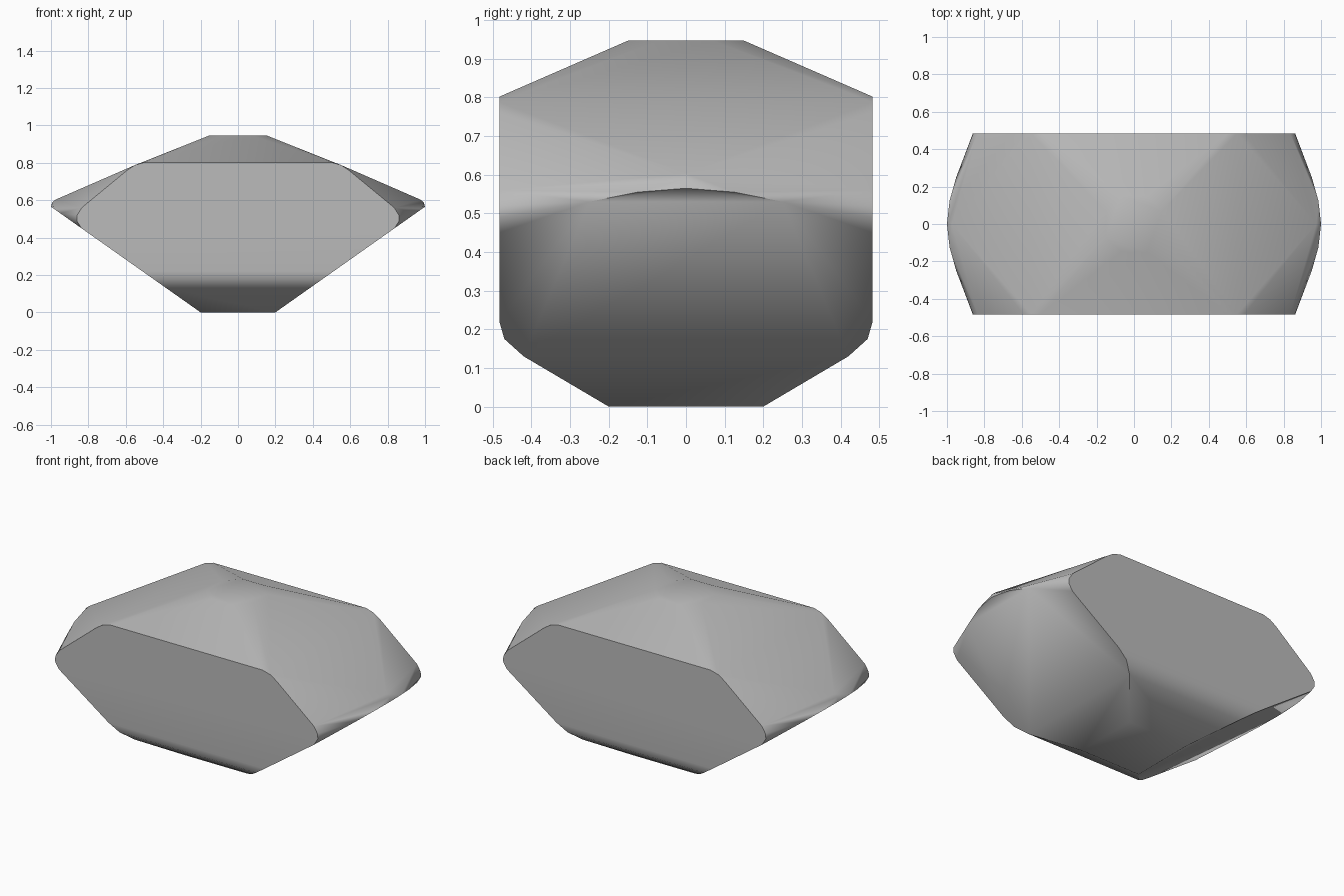
import bpy, bmesh, math

cube = bpy.data.objects.get("Cube")
if cube:
    bpy.data.objects.remove(cube, do_unlink=True)

HALF = 0.483   # half depth between the flat front and back


def keel(y, z):
    """Point on the slanted underside of the ends."""
    return (0.2 + z * 0.8 / 0.565, y, z)


# One quarter of the cut stone
quarter = [
    # bottom facet and rounded lower front edge
    keel(0.2, 0), keel(0.42, 0.13), keel(0.47, 0.175), keel(HALF, 0.22),
    # curved rim of the end
    keel(HALF, 0.45), keel(0.25, 0.53), keel(0.125, 0.555), keel(0, 0.565),
    # rounded corners of the flat front
    (0.862, HALF, 0.49), (0.86, HALF, 0.52), (0.835, HALF, 0.56),
    (0.59, HALF, 0.762), (0.55, HALF, 0.788), (0.5, HALF, 0.802),
    # end tip
    (0.993, 0, 0.588), (0.975, 0, 0.603),
    # crown facet
    (0.15, 0.07, 0.947), (0.07, 0.15, 0.947),
]

# Mirror the quarter and wrap it in a hull
bm = bmesh.new()
for sx in (1, -1):
    for sy in (1, -1):
        for x, y, z in quarter:
            bm.verts.new((x * sx, y * sy, z))
bmesh.ops.remove_doubles(bm, verts=bm.verts, dist=0.0005)
hull = bmesh.ops.convex_hull(bm, input=bm.verts)
loose = [v for v in bm.verts if not v.link_faces]
bmesh.ops.delete(bm, geom=loose, context='VERTS')
bmesh.ops.dissolve_limit(bm, angle_limit=math.radians(1),
                         verts=bm.verts, edges=bm.edges)
bmesh.ops.recalc_face_normals(bm, faces=bm.faces)
mesh = bpy.data.meshes.new("faceted_stone")
bm.to_mesh(mesh)
bm.free()

stone = bpy.data.objects.new("faceted_stone", mesh)
bpy.context.collection.objects.link(stone)

# Plain grey stone
grey = (0.5, 0.5, 0.5, 1)
mat = bpy.data.materials.new("stone_grey")
mat.use_nodes = True
mat.diffuse_color = grey
mat.node_tree.nodes["Principled BSDF"].inputs["Base Color"].default_value = grey
mesh.materials.append(mat)

# Soft shading across the shallow facets
bpy.ops.object.select_all(action='DESELECT')
stone.select_set(True)
bpy.context.view_layer.objects.active = stone
bpy.ops.object.shade_smooth_by_angle(angle=math.radians(38))
